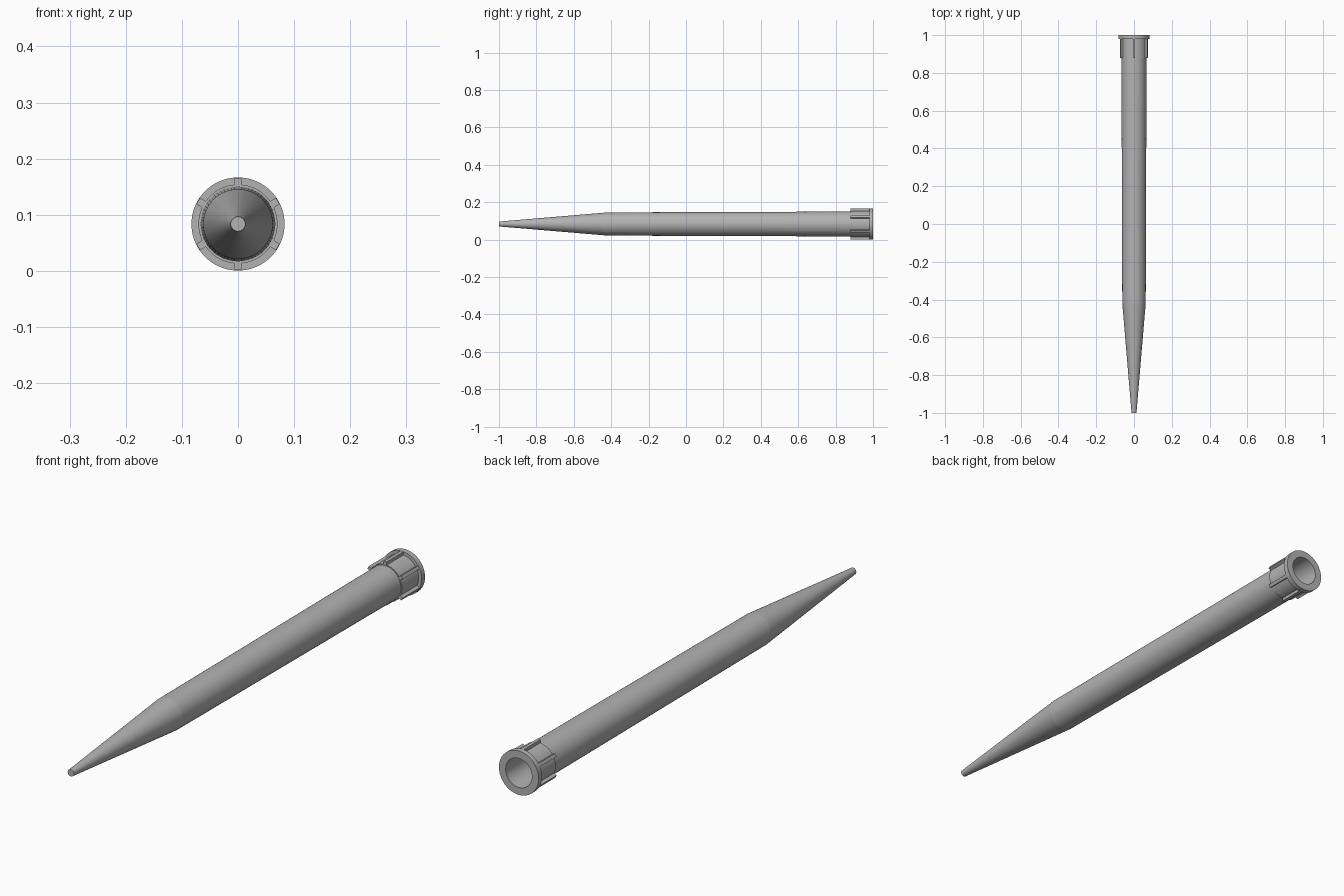
import bpy, bmesh, math
from mathutils import Matrix, Vector

AXIS_Z = 0.0835
SIDES = 64

cube = bpy.data.objects.get("Cube")
if cube:
    bpy.data.objects.remove(cube, do_unlink=True)

grey = bpy.data.materials.new("plain grey")
grey.use_nodes = True
grey.diffuse_color = (0.45, 0.45, 0.45, 1)
grey.node_tree.nodes["Principled BSDF"].inputs["Base Color"].default_value = grey.diffuse_color


def finish(bm, name):
    bmesh.ops.recalc_face_normals(bm, faces=bm.faces)
    mesh = bpy.data.meshes.new(name)
    bm.to_mesh(mesh)
    bm.free()
    mesh.materials.append(grey)
    obj = bpy.data.objects.new(name, mesh)
    obj.location.z = AXIS_Z
    bpy.context.collection.objects.link(obj)
    bpy.ops.object.select_all(action='DESELECT')
    obj.select_set(True)
    bpy.context.view_layer.objects.active = obj
    return obj


def lathe(name, profile):
    """Spin (radius, y) points around the long axis."""
    bm = bmesh.new()
    verts = [bm.verts.new((r, y, 0)) for r, y in profile]
    edges = [bm.edges.new(pair) for pair in zip(verts, verts[1:])]
    bmesh.ops.spin(bm, geom=verts + edges, cent=(0, 0, 0), axis=(0, 1, 0),
                   angle=math.tau, steps=SIDES, use_merge=True)
    bmesh.ops.remove_doubles(bm, verts=bm.verts, dist=1e-5)
    finish(bm, name)
    bpy.ops.object.shade_smooth_by_angle(angle=math.radians(4))


# Hollow tapered tube: closed tip, long body, collar, end flange and bore
lathe("tapered_tube", [
    (0, -1), (0.013, -1), (0.062, -0.42), (0.0665, 0.88), (0.0705, 0.88),
    (0.0705, 0.98), (0.083, 0.98), (0.083, 1), (0.055, 1),
    (0.051, -0.42), (0.007, -0.98), (0, -0.98)])

# Six grip ribs around the collar
bm = bmesh.new()
for i in range(6):
    place = (Matrix.Rotation(i * math.tau / 6, 4, 'Y')
             @ Matrix.Translation(Vector((0, 0.932, 0.0745)))
             @ Matrix.Diagonal((0.013, 0.106, 0.015, 1)))
    bmesh.ops.create_cube(bm, size=1, matrix=place)
finish(bm, "collar_ribs")
